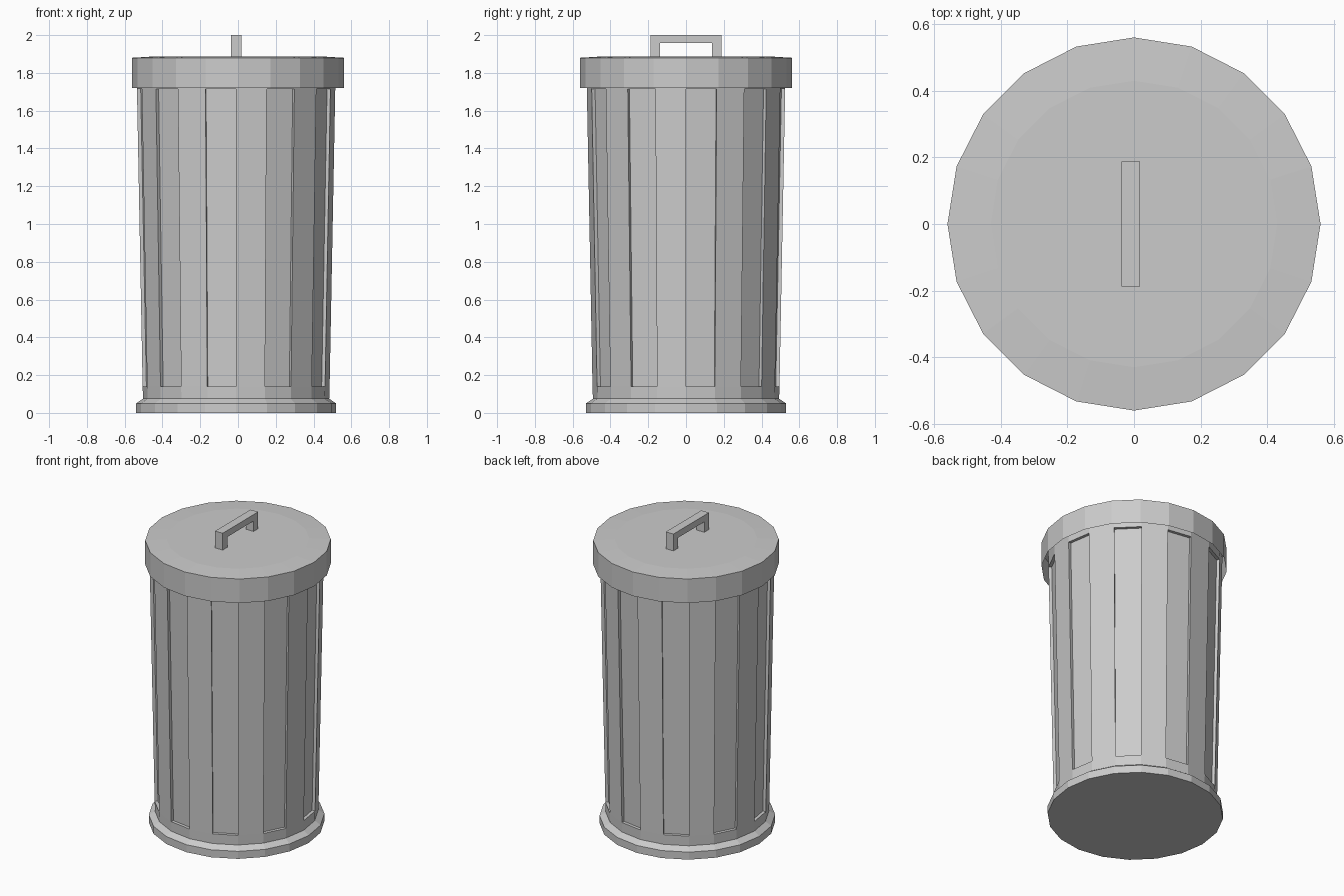
import bpy, bmesh, math

if "Cube" in bpy.data.objects:
    bpy.data.objects.remove(bpy.data.objects["Cube"])

SIDES = 20
BODY_X = -0.01  # can and handle sit slightly left of the lid centre


def finish(bm, name, x=0.0):
    mesh = bpy.data.meshes.new(name)
    bm.to_mesh(mesh)
    bm.free()
    obj = bpy.data.objects.new(name, mesh)
    obj.location.x = x
    bpy.context.collection.objects.link(obj)
    return obj


def lathe(profile, cap_first, cap_last):
    """Stack of 20-sided rings; returns the bmesh and a list of face rows."""
    bm = bmesh.new()
    rings = []
    for r, z in profile:
        rings.append([bm.verts.new((r * math.cos(math.tau * i / SIDES),
                                    r * math.sin(math.tau * i / SIDES), z))
                      for i in range(SIDES)])
    rows = []
    for a, b in zip(rings, rings[1:]):
        rows.append([bm.faces.new((a[i], a[(i + 1) % SIDES], b[(i + 1) % SIDES], b[i]))
                     for i in range(SIDES)])
    if cap_first:
        bm.faces.new(rings[0][::-1])
    if cap_last:
        bm.faces.new(rings[-1])
    bm.normal_update()
    return bm, rows


# Tapered can with base flange; every other side has a recessed panel
bm, rows = lathe([(0.53, 0), (0.53, 0.05), (0.493, 0.075), (0.495, 0.14),
                  (0.525, 1.715), (0.527, 1.82)], True, True)
bmesh.ops.inset_individual(bm, faces=rows[3][::2], thickness=0, depth=-0.02)
finish(bm, "can_body", BODY_X)

# Lid: open shell with a very shallow raised centre
bm, rows = lathe([(0.56, 1.72), (0.56, 1.88), (0.43, 1.888)], False, True)
finish(bm, "lid")

# Handle: bridge-shaped profile extruded across x
bm = bmesh.new()
outline = [(-0.187, 1.88), (-0.138, 1.88), (-0.138, 1.957), (0.138, 1.957),
           (0.138, 1.88), (0.187, 1.88), (0.187, 2.0), (-0.187, 2.0)]
face = bm.faces.new([bm.verts.new((-0.028, y, z)) for y, z in outline])
ext = bmesh.ops.extrude_face_region(bm, geom=[face], use_keep_orig=True)
bmesh.ops.translate(bm, vec=(0.056, 0, 0),
                    verts=[v for v in ext["geom"] if isinstance(v, bmesh.types.BMVert)])
bmesh.ops.recalc_face_normals(bm, faces=bm.faces)
finish(bm, "lid_handle", BODY_X)
